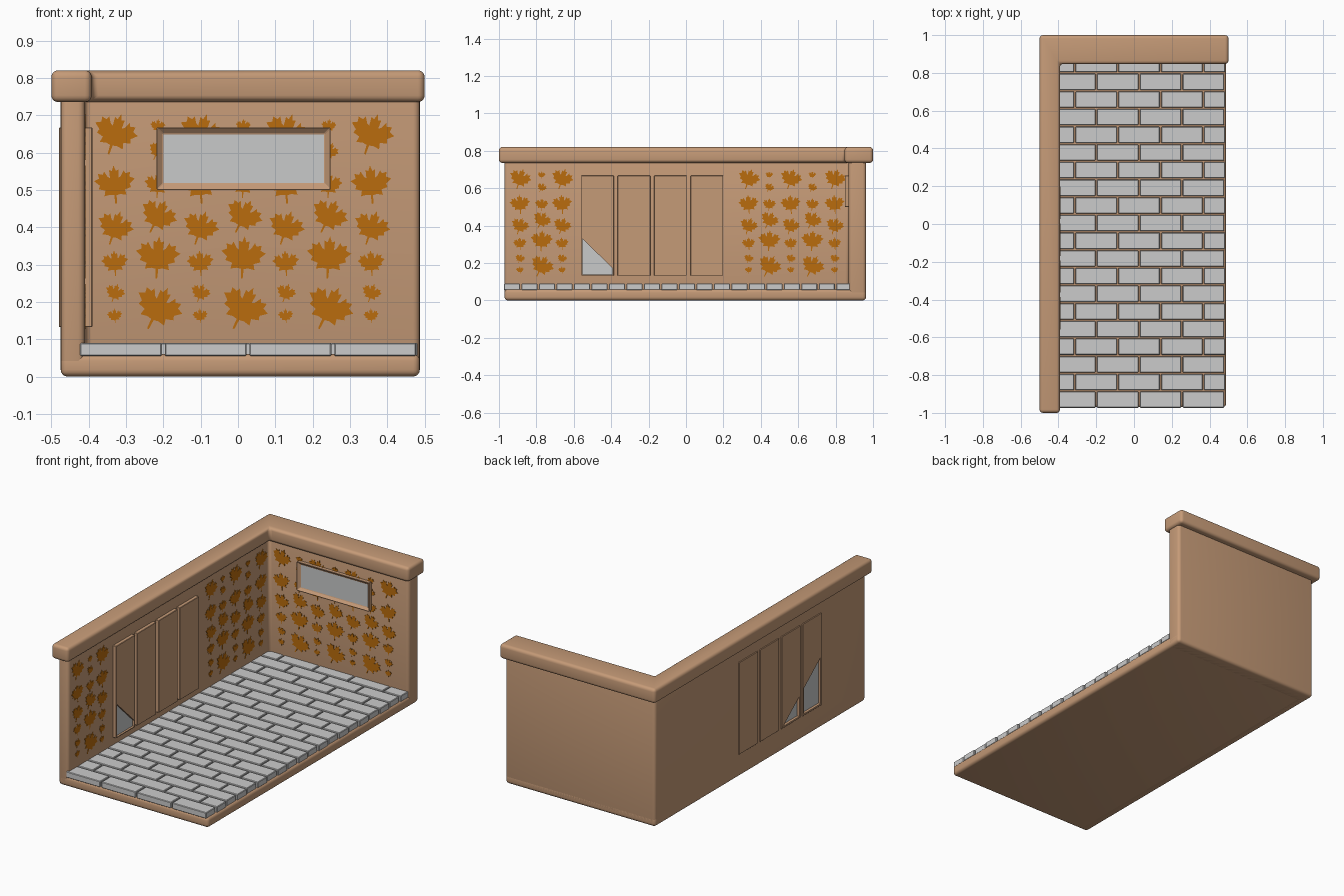
import bpy, bmesh
from math import sin, cos, radians

if "Cube" in bpy.data.objects:
    bpy.data.objects.remove(bpy.data.objects["Cube"], do_unlink=True)


def material(name, rgb):
    m = bpy.data.materials.new(name)
    m.use_nodes = True
    m.diffuse_color = (*rgb, 1)
    m.node_tree.nodes["Principled BSDF"].inputs["Base Color"].default_value = (*rgb, 1)
    m.node_tree.nodes["Principled BSDF"].inputs["Roughness"].default_value = 0.8
    return m


TAN = material("tan clay", (0.56, 0.325, 0.185))
ORANGE = material("leaf orange", (0.49, 0.15, 0.004))
STONE = material("pale stone", (0.60, 0.60, 0.60))
GLASS = material("grey glass", (0.58, 0.59, 0.59))

PLACE = {"x": lambda u, v, w: (w, u, v),
         "y": lambda u, v, w: (u, w, v),
         "z": lambda u, v, w: (u, v, w)}


def prism(bm, outline, axis, lo, hi):
    """Extrude a 2D outline along an axis from lo to hi."""
    a, b = ([bm.verts.new(PLACE[axis](u, v, w)) for u, v in outline] for w in (lo, hi))
    n = len(outline)
    faces = [bm.faces.new(a), bm.faces.new(b)]
    for i in range(n):
        j = (i + 1) % n
        faces.append(bm.faces.new((a[i], a[j], b[j], b[i])))
    bmesh.ops.recalc_face_normals(bm, faces=faces)


def rect(u0, u1, v0, v1):
    return [(u0, v0), (u1, v0), (u1, v1), (u0, v1)]


def finish(bm, name, mats, bevel=0, segments=1):
    me = bpy.data.meshes.new(name)
    bm.to_mesh(me)
    bm.free()
    for m in mats:
        me.materials.append(m)
    ob = bpy.data.objects.new(name, me)
    bpy.context.collection.objects.link(ob)
    bpy.ops.object.select_all(action="DESELECT")
    ob.select_set(True)
    bpy.context.view_layer.objects.active = ob
    if bevel:
        mod = ob.modifiers.new("Bevel", "BEVEL")
        mod.width, mod.segments, mod.limit_method = bevel, segments, "ANGLE"
        bpy.ops.object.modifier_apply(modifier=mod.name)
        if segments > 1:
            bpy.ops.object.shade_smooth_by_angle(angle=radians(35))
    return ob


def solid(name, outline, axis, lo, hi, mat, bevel=0, segments=1):
    bm = bmesh.new()
    prism(bm, outline, axis, lo, hi)
    return finish(bm, name, [mat], bevel, segments)


def cut(ob, cutter):
    bpy.context.view_layer.objects.active = ob
    mod = ob.modifiers.new("Opening", "BOOLEAN")
    mod.operation, mod.solver, mod.object = "DIFFERENCE", "EXACT", cutter
    bpy.ops.object.modifier_apply(modifier=mod.name)


def ell(x0, x1, x2, y0, y1, y2):
    """L-shaped plan: side run x0..x1, back run y1..y2."""
    return [(x0, y0), (x1, y0), (x1, y1), (x2, y1), (x2, y2), (x0, y2)]


# Base slab, corner walls and the thick coping on top
LEFT, BACK = -0.41, 0.87
solid("floor_slab", rect(-0.475, 0.487, -0.97, 0.963), "z", 0, 0.06, TAN, 0.018, 4)
walls = solid("corner_walls", ell(-0.475, LEFT, 0.487, -0.97, BACK, 0.963), "z",
              0, 0.775, TAN, 0.018, 4)
solid("wall_coping", ell(-0.5, -0.392, 0.5, -1, 0.848, 1), "z", 0.735, 0.82, TAN, 0.018, 4)

# Paving bricks in running bond
bm = bmesh.new()
ROW, LENGTH, GAP = 0.0935, 0.227, 0.004
for r in range(20):
    y0 = -0.977 + r * ROW
    y1 = min(y0 + ROW, BACK + 0.01)
    start = -0.427 - (LENGTH / 2 if r % 2 else 0)
    for c in range(5):
        x0 = max(start + c * LENGTH, -0.427)
        x1 = min(start + (c + 1) * LENGTH, 0.485)
        if x1 - x0 > 0.05:
            prism(bm, rect(x0 + GAP, x1 - GAP, y0 + GAP, y1 - GAP), "z", 0.055, 0.09)
finish(bm, "paving_bricks", [STONE], 0.003)

# Maple leaf decorations: half outline is mirrored, then scaled and turned
HALF = [(0, .5), (.05, .36), (.12, .39), (.11, .18), (.17, .22), (.25, .36), (.29, .28),
        (.41, .31), (.39, .19), (.52, .13), (.38, .01), (.41, -.08), (.25, -.13),
        (.28, -.27), (.13, -.24), (.03, -.26), (.02, -.48)]
LEAF = HALF + [(-u, v) for u, v in reversed(HALF[1:])]
FALLING = [(.648, .115), (.513, .105), (.397, .095), (.303, .07), (.223, .052), (.162, .04)]
RISING = [(.182, .125), (.318, .115), (.428, .098), (.512, .07), (.603, .052), (.67, .04)]


def leaf_columns(name, axis, face, outward, columns):
    bm = bmesh.new()
    for u, column, turn in columns:
        for i, (v, size) in enumerate(column):
            t = radians(turn + (14 if i % 2 else -8))
            pts = [(u + size * (p * cos(t) - q * sin(t)),
                    v + size * (p * sin(t) + q * cos(t))) for p, q in LEAF]
            prism(bm, pts, axis, face - outward * 0.002, face + outward * 0.002)
    finish(bm, name, [ORANGE])


leaf_columns("back_wall_leaves", "y", BACK, -1,
             [(-0.33 + 0.229 * i, FALLING, -10) for i in range(4)]
             + [(-0.215 + 0.229 * i, RISING, -18) for i in range(3)])
leaf_columns("side_wall_leaves", "x", LEFT, 1,
             [(y, FALLING, -10) for y in (-0.888, -0.663, 0.335, 0.56, 0.795)]
             + [(y, RISING, -18) for y in (-0.772, 0.445, 0.675)])

# Window on the back wall: framed box with a sunken pane
bm = bmesh.new()
prism(bm, rect(-0.218, 0.248, 0.5, 0.667), "y", 0.848, BACK + 0.01)
front = min(bm.faces, key=lambda f: f.calc_center_median().y)
bmesh.ops.inset_region(bm, faces=[front], thickness=0.023)
bmesh.ops.translate(bm, verts=front.verts[:], vec=(0, 0.014, 0))
front.material_index = 1
finish(bm, "back_window", [TAN, GLASS], 0.002)

# Four tall door panels set through the side wall
PITCH, WIDTH, Y0 = 0.195, 0.174, -0.56
panels = [solid(f"door_panel_{i + 1}", rect(Y0 + i * PITCH, Y0 + i * PITCH + WIDTH, 0.132, 0.667),
                "x", -0.48, -0.39, TAN, 0.002) for i in range(4)]

# Slanted glazed openings in the first panels: (panel, outline, pane x, open side x)
OPENINGS = [
    (0, [(-.553, .138), (-.392, .138), (-.392, .172), (-.553, .328)], -0.405, -0.37),
    (0, [(-.55, .143), (-.396, .143), (-.396, .291), (-.55, .412)], -0.462, -0.5),
    (1, [(-.355, .143), (-.206, .143), (-.355, .259)], -0.462, -0.5),
]
for i, outline, pane, open_x in OPENINGS:
    cutter = solid("opening_cutter", outline, "x", pane, open_x, TAN)
    cutter.hide_render = True
    for target in (panels[i], walls):
        cut(target, cutter)
    bpy.data.objects.remove(cutter, do_unlink=True)
    step = 0.003 if open_x > pane else -0.003
    solid("door_glass", outline, "x", pane - step, pane + step, GLASS)
